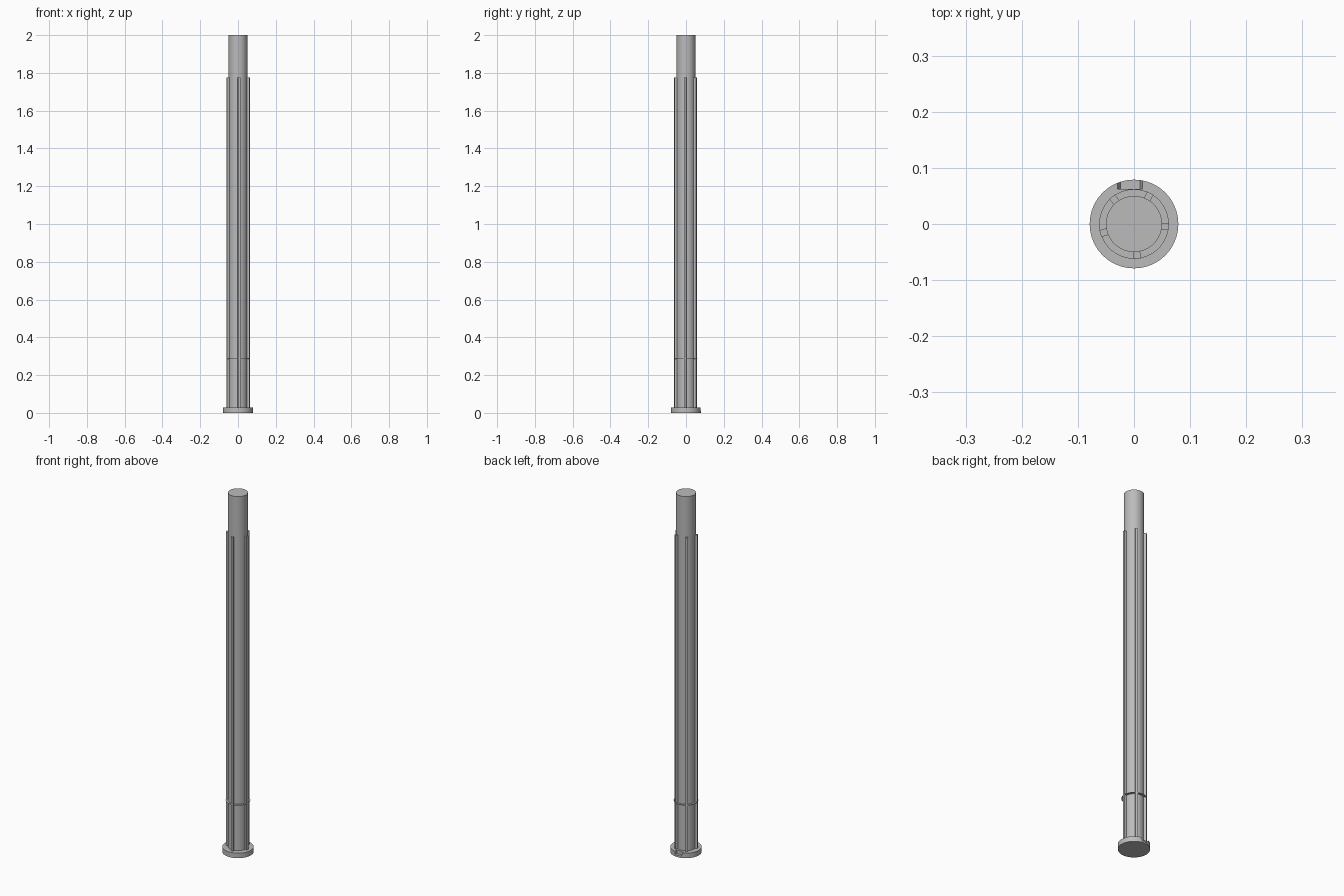
import bpy, bmesh, math

if "Cube" in bpy.data.objects:
    bpy.data.objects.remove(bpy.data.objects["Cube"])

grey = bpy.data.materials.new("plain grey")
grey.diffuse_color = (0.5, 0.5, 0.5, 1)
grey.use_nodes = True
grey.node_tree.nodes["Principled BSDF"].inputs["Base Color"].default_value = grey.diffuse_color


def finish(ob, smooth=True):
    ob.data.materials.clear()
    ob.data.materials.append(grey)
    if smooth:
        bpy.ops.object.select_all(action='DESELECT')
        ob.select_set(True)
        bpy.context.view_layer.objects.active = ob
        bpy.ops.object.shade_smooth_by_angle(angle=math.radians(30))
    return ob


def cylinder(name, radius, z0, z1):
    bpy.ops.mesh.primitive_cylinder_add(vertices=64, radius=radius, depth=z1 - z0,
                                        location=(0, 0, (z0 + z1) / 2))
    ob = bpy.context.object
    ob.name = name
    return ob


# main shaft and thin collar
finish(cylinder("shaft", 0.05, 0.0, 2.0))
finish(cylinder("thin_collar", 0.062, 0.285, 0.287))

# base flange with a notch in its back edge
flange = cylinder("base_flange", 0.079, 0.0, 0.028)
bm = bmesh.new()
section = [(-0.024, 0.010), (0.011, 0.010), (0.016, 0.032), (-0.031, 0.032)]
rings = [[bm.verts.new((x, y, z)) for x, z in section] for y in (0.062, 0.1)]
bm.faces.new(rings[0])
bm.faces.new(rings[1][::-1])
for i in range(4):
    j = (i + 1) % 4
    bm.faces.new((rings[0][j], rings[0][i], rings[1][i], rings[1][j]))
bmesh.ops.recalc_face_normals(bm, faces=bm.faces)
mesh = bpy.data.meshes.new("notch_cutter")
bm.to_mesh(mesh)
bm.free()
cutter = bpy.data.objects.new("notch_cutter", mesh)
bpy.context.collection.objects.link(cutter)
mod = flange.modifiers.new("notch", 'BOOLEAN')
mod.operation = 'DIFFERENCE'
mod.object = cutter
mod.solver = 'EXACT'
bpy.context.view_layer.objects.active = flange
bpy.ops.object.modifier_apply(modifier=mod.name)
bpy.data.objects.remove(cutter)
finish(flange)

# five long ribs, unevenly spaced around the shaft
for k, deg in enumerate((-4.6, 62, 129, 196, 275.5)):
    a = math.radians(deg)
    z0, z1 = 0.026, 1.775
    r = 0.0555
    bpy.ops.mesh.primitive_cube_add(size=1, location=(r * math.cos(a), r * math.sin(a), (z0 + z1) / 2),
                                    rotation=(0, 0, a))
    rib = bpy.context.object
    rib.name = "rib_%d" % (k + 1)
    rib.scale = (0.0135, 0.0125, z1 - z0)
    finish(rib, smooth=False)
